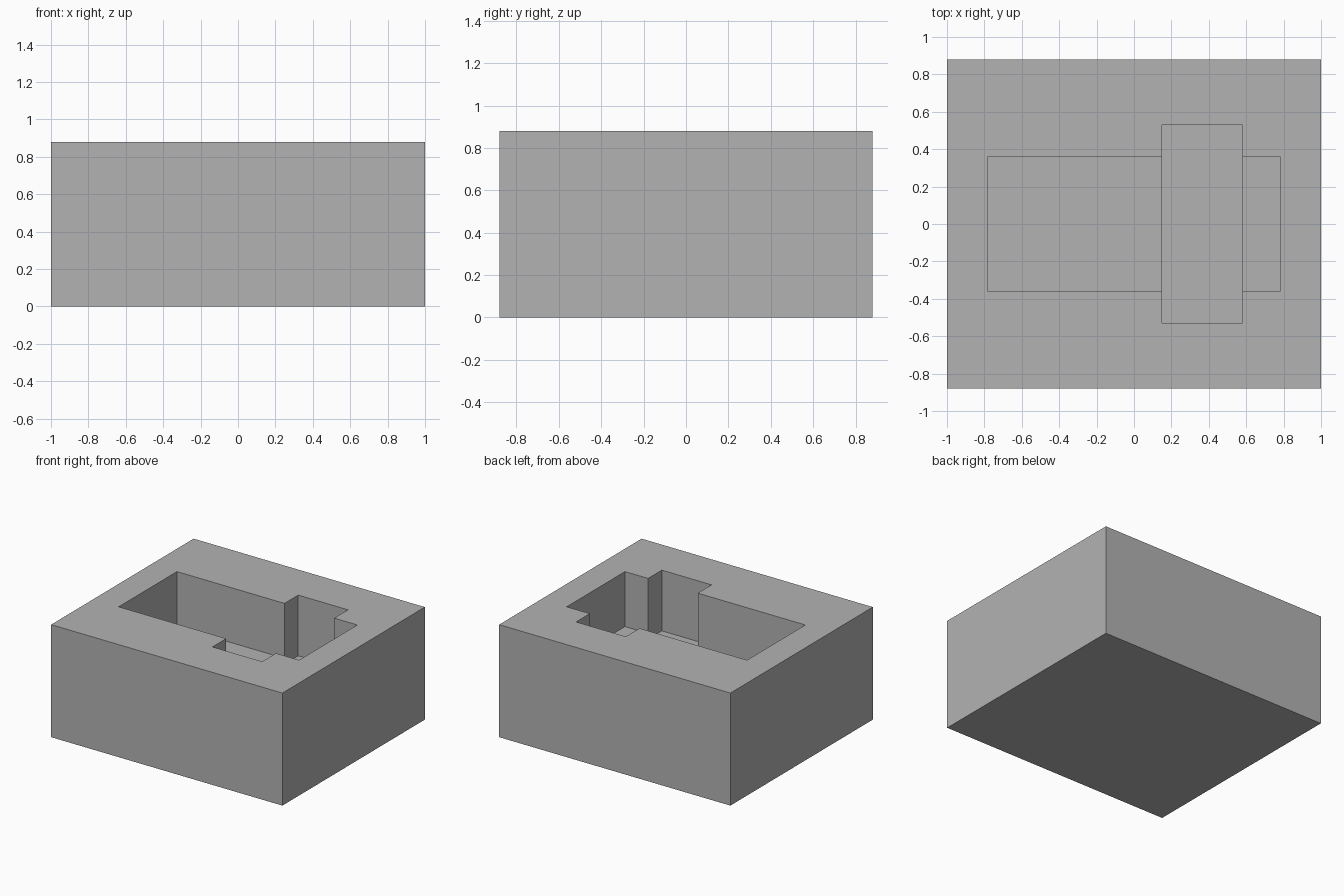
import bpy

cube = bpy.data.objects.get("Cube")
if cube:
    bpy.data.objects.remove(cube, do_unlink=True)

HEIGHT = 0.88

# Single plain colour
grey = bpy.data.materials.new("mid_grey")
grey.use_nodes = True
grey.diffuse_color = (0.45, 0.45, 0.45, 1)
grey.node_tree.nodes["Principled BSDF"].inputs["Base Color"].default_value = (0.45, 0.45, 0.45, 1)


def box(name, x, y, z):
    """Box spanning the given (min, max) ranges."""
    spans = (x, y, z)
    bpy.ops.mesh.primitive_cube_add(size=1, location=[(a + b) / 2 for a, b in spans])
    obj = bpy.context.object
    obj.name = name
    obj.scale = [b - a for a, b in spans]
    bpy.ops.object.transform_apply(location=True, rotation=False, scale=True)
    obj.data.materials.append(grey)
    return obj


def cut_pocket(block, name, x, half_width, depth):
    """Sink a rectangular pocket into the top of the block."""
    cutter = box(name, x, (-half_width, half_width), (HEIGHT - depth, HEIGHT + 0.2))
    cutter.hide_render = True
    cut = block.modifiers.new(name, "BOOLEAN")
    cut.operation = "DIFFERENCE"
    cut.solver = "EXACT"
    cut.object = cutter
    bpy.context.view_layer.objects.active = block
    bpy.ops.object.modifier_apply(modifier=cut.name)
    bpy.data.objects.remove(cutter, do_unlink=True)


# Solid block with a long pocket and a slightly deeper cross pocket
block = box("pocketed_block", (-1, 1), (-0.88, 0.88), (0, HEIGHT))
cut_pocket(block, "long_pocket", (-0.78, 0.78), 0.36, 0.43)
cut_pocket(block, "cross_pocket", (0.15, 0.58), 0.53, 0.475)
